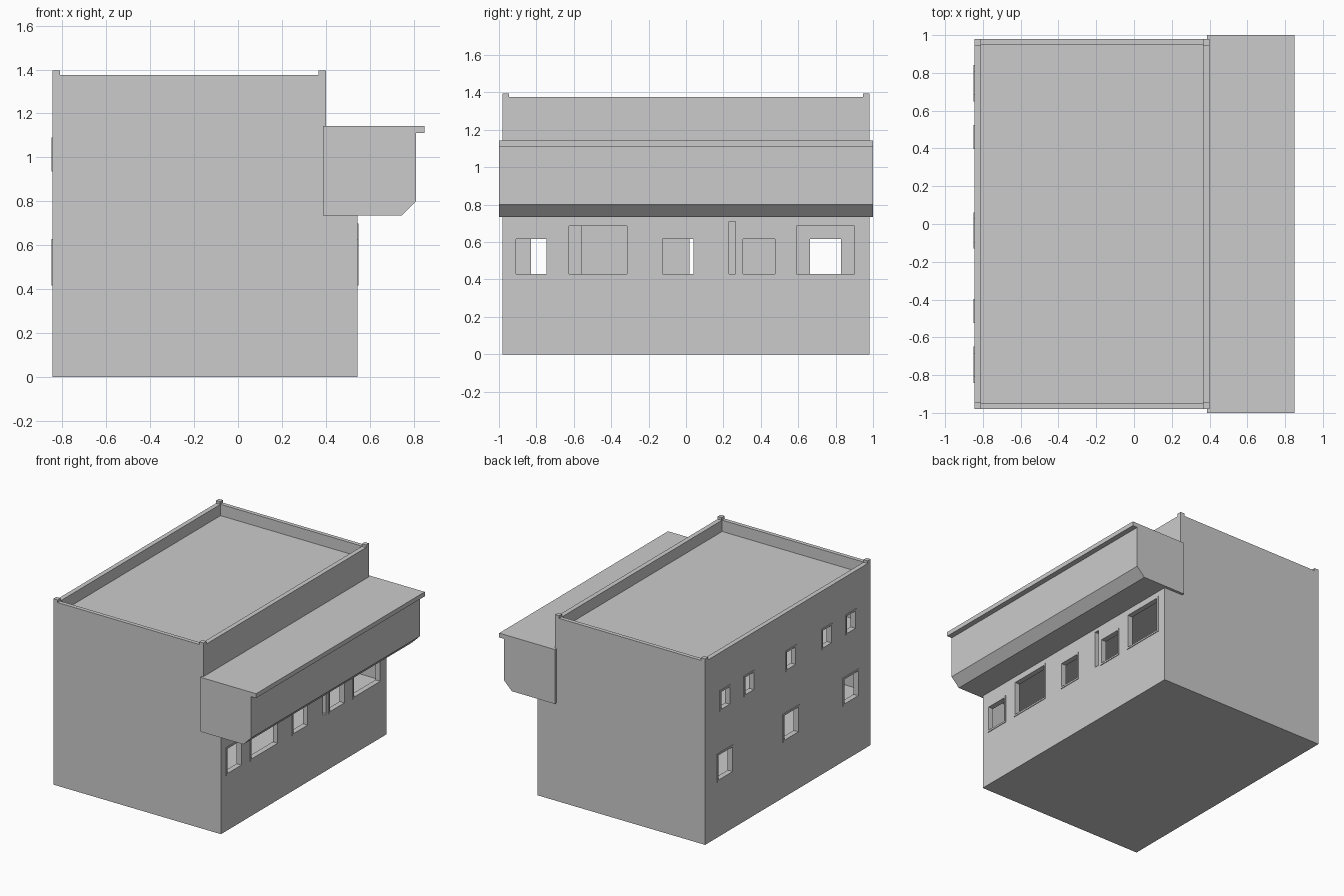
import bpy, bmesh
from mathutils import Vector, Matrix

if "Cube" in bpy.data.objects:
    bpy.data.objects.remove(bpy.data.objects["Cube"])


def finish(name, bm):
    bmesh.ops.recalc_face_normals(bm, faces=bm.faces)
    me = bpy.data.meshes.new(name)
    bm.to_mesh(me)
    bm.free()
    ob = bpy.data.objects.new(name, me)
    bpy.context.collection.objects.link(ob)
    return ob


def add_box(bm, x0, x1, y0, y1, z0, z1):
    mid = Vector(((x0 + x1) / 2, (y0 + y1) / 2, (z0 + z1) / 2))
    size = Matrix.Diagonal((x1 - x0, y1 - y0, z1 - z0, 1))
    bmesh.ops.create_cube(bm, size=1, matrix=Matrix.Translation(mid) @ size)


def boxes(name, *dims):
    bm = bmesh.new()
    for d in dims:
        add_box(bm, *d)
    return finish(name, bm)


def extrude_profile(name, pts, half):
    bm = bmesh.new()
    face = bm.faces.new([bm.verts.new((x, -half, z)) for x, z in pts])
    geo = bmesh.ops.extrude_face_region(bm, geom=[face])["geom"]
    verts = [v for v in geo if isinstance(v, bmesh.types.BMVert)]
    bmesh.ops.translate(bm, verts=verts, vec=(0, 2 * half, 0))
    return finish(name, bm)


def cut(target, *dims):
    tool = boxes("cutter", dims)
    tool.hide_render = True
    mod = target.modifiers.new("cut", "BOOLEAN")
    mod.operation = "DIFFERENCE"
    mod.solver = "EXACT"
    mod.object = tool
    bpy.context.view_layer.objects.active = target
    bpy.ops.object.modifier_apply(modifier=mod.name)
    bpy.data.objects.remove(tool)


BACK, STREET, UPPER, HALF = -0.845, 0.545, 0.40, 0.98
WALL, RIM = 0.035, 0.013

# Main body, stepped back above the ground storey
body = extrude_profile("building_body", [
    (BACK, 0), (STREET, 0), (STREET, 0.74), (UPPER, 0.74),
    (UPPER, 1.375), (BACK, 1.375)], HALF)

# Sunken roof and the two hollow storeys
cut(body, BACK + WALL, UPPER - WALL, -HALF + 0.03, HALF - 0.03, 1.29, 1.5)
cut(body, BACK + WALL, STREET - WALL, -HALF + WALL, HALF - WALL, 0.415, 0.715)
cut(body, BACK + WALL, UPPER - WALL, -HALF + WALL, HALF - WALL, 0.93, 1.20)


def window(name, x, side, y0, y1, z0, z1, frame=True):
    cut(body, x - 0.06, x + 0.06, y0, y1, z0, z1)
    if frame:
        xa, xb = sorted((x - side * 0.01, x + side * 0.005))
        boxes(name,
              (xa, xb, y0 - RIM, y0, z0 - RIM, z1 + RIM),
              (xa, xb, y1, y1 + RIM, z0 - RIM, z1 + RIM),
              (xa, xb, y0, y1, z0 - RIM, z0),
              (xa, xb, y0, y1, z1, z1 + RIM))


# Street side windows
for i, (y0, y1, top) in enumerate([
        (-0.91, -0.745, 0.615), (-0.625, -0.315, 0.685), (-0.125, 0.04, 0.615),
        (0.305, 0.475, 0.615), (0.59, 0.90, 0.685)]):
    window(f"street_window_frame_{i}", STREET, 1, y0, y1, 0.43, top)
window("street_slot", STREET, 1, 0.23, 0.265, 0.43, 0.71, frame=False)

# Rear windows: three large below, five small above
for i, y in enumerate((-0.745, -0.035, 0.745)):
    window(f"rear_lower_frame_{i}", BACK, -1, y - 0.083, y + 0.083, 0.43, 0.615)
for i, y in enumerate((-0.745, -0.46, -0.035, 0.46, 0.745)):
    window(f"rear_upper_frame_{i}", BACK, -1, y - 0.05, y + 0.05, 0.948, 1.078)

# Inner partition of the ground storey
boxes("inner_partition", (-0.25, -0.20, -0.56, 0.02, 0.41, 0.72))

# Overhanging front volume with chamfered underside and roof lip
extrude_profile("overhang", [
    (0.387, 0.735), (0.745, 0.735), (0.81, 0.80), (0.81, 1.11),
    (0.85, 1.11), (0.85, 1.143), (0.387, 1.143)], 1.0)

# Small posts on the parapet corners
P = 0.034
boxes("parapet_posts", *[
    (x, x + P, y, y + P, 1.37, 1.395)
    for x in (BACK, UPPER - P) for y in (-HALF, HALF - P)])
